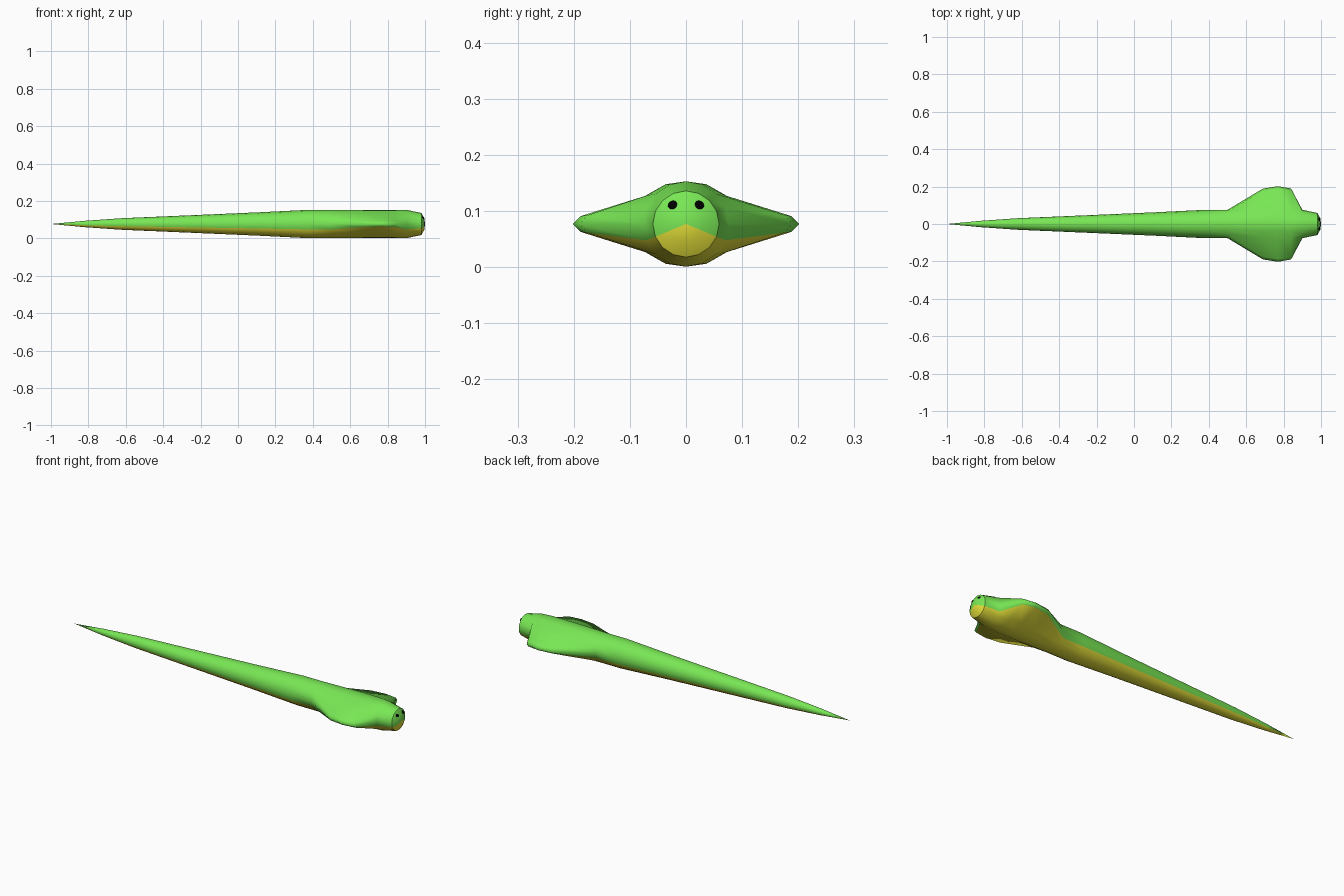
import bpy, bmesh, math
from mathutils import Vector

if "Cube" in bpy.data.objects:
    bpy.data.objects.remove(bpy.data.objects["Cube"])

def material(name, rgb):
    m = bpy.data.materials.new(name)
    m.diffuse_color = (*rgb, 1)
    m.use_nodes = True
    m.node_tree.nodes["Principled BSDF"].inputs["Base Color"].default_value = m.diffuse_color
    return m

green = material("skin green", (0.19, 0.80, 0.09))
yellow = material("belly yellow", (0.76, 0.73, 0.04))
black = material("eye black", (0, 0, 0))

SIDES, CZ = 16, 0.077
# Stations along the body: x, radius, hood spread (0 = round, 1 = widest)
stations = [(-0.82, 0.017, 0), (-0.62, 0.031, 0), (-0.2, 0.049, 0), (0.1, 0.062, 0),
            (0.38, 0.076, 0), (0.5, 0.076, 0), (0.69, 0.076, 0.9), (0.77, 0.076, 1),
            (0.84, 0.076, 0.9), (0.90, 0.076, 0), (0.98, 0.059, 0), (0.996, 0.032, 0)]
# Quarter section of the fully spread hood, from the side tip up to the spine
hood = [(0.202, 0), (0.188, 0.014), (0.073, 0.050), (0.036, 0.071), (0, 0.076)]

def section(x, r, t):
    pts = []
    for i in range(SIDES):
        a = 2 * math.pi * i / SIDES
        c, s = math.cos(a), math.sin(a)
        q = i % 8
        hy, hz = hood[min(q, 8 - q)]
        y = r * c * (1 - t) + math.copysign(hy, c) * t
        z = r * s * (1 - t) + math.copysign(hz, s) * t
        pts.append((x, y, CZ + z))
    return pts

# Body: lofted sections closed by a tail point and a nose point
bm = bmesh.new()
rings = [[bm.verts.new(p) for p in section(*s)] for s in stations]
tail = bm.verts.new((-1, 0, CZ))
nose = bm.verts.new((1, 0, CZ))
for i in range(SIDES):
    j = (i + 1) % SIDES
    faces = [bm.faces.new((a[i], a[j], b[j], b[i])) for a, b in zip(rings, rings[1:])]
    faces.append(bm.faces.new((tail, rings[0][j], rings[0][i])))
    faces.append(bm.faces.new((rings[-1][i], rings[-1][j], nose)))
    for f in faces:
        f.smooth = True
        f.material_index = 1 if 9 <= i <= 14 else 0   # underside is belly
    # Crisp rim around the face
    bm.edges.get((rings[-2][i], rings[-2][j])).smooth = False
bmesh.ops.recalc_face_normals(bm, faces=bm.faces)
me = bpy.data.meshes.new("snake_body")
bm.to_mesh(me)
bm.free()
me.materials.append(green)
me.materials.append(yellow)
body = bpy.data.objects.new("snake_body", me)
bpy.context.collection.objects.link(body)

# Eyes: shallow buttons lying on the sloping face
for side, name in ((-1, "left_eye"), (1, "right_eye")):
    normal = Vector((0.85, side * 0.30, 0.43))
    bpy.ops.mesh.primitive_uv_sphere_add(segments=16, ring_count=8, radius=0.0085,
                                         location=(0.9905, side * 0.024, 0.111),
                                         rotation=normal.to_track_quat('Z', 'Y').to_euler())
    eye = bpy.context.object
    eye.name = name
    eye.scale = (1, 1, 0.4)
    eye.data.materials.append(black)
    bpy.ops.object.shade_smooth()
